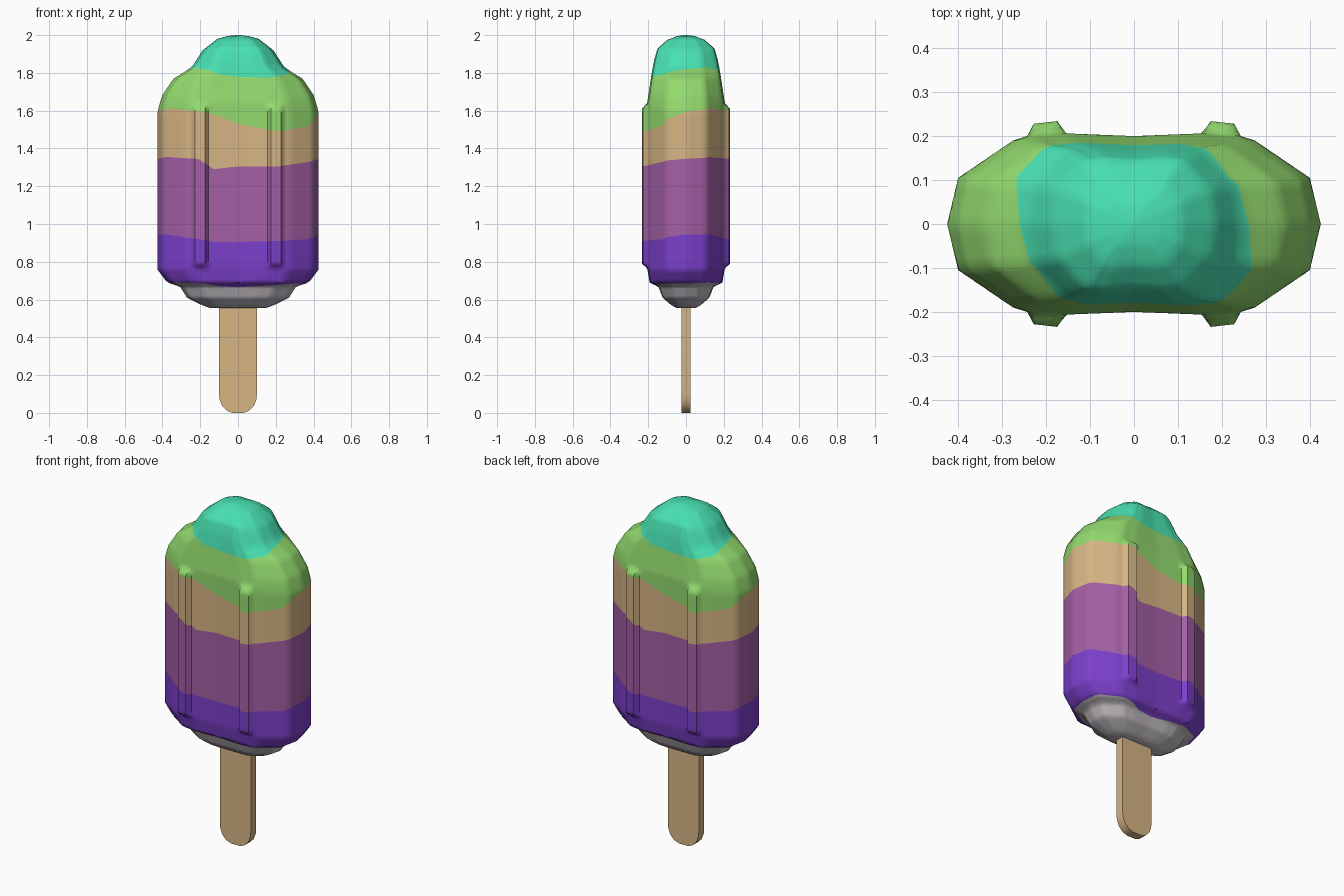
import bpy, bmesh, math

if "Cube" in bpy.data.objects:
    bpy.data.objects.remove(bpy.data.objects["Cube"])


def material(name, rgb):
    m = bpy.data.materials.new(name)
    m.diffuse_color = (*rgb, 1)
    m.use_nodes = True
    m.node_tree.nodes["Principled BSDF"].inputs["Base Color"].default_value = m.diffuse_color
    return m


WHITE = material("pale_grey", (0.50, 0.47, 0.50))
VIOLET = material("violet", (0.20, 0.05, 0.60))
PURPLE = material("purple", (0.37, 0.115, 0.38))
TAN = material("tan", (0.67, 0.46, 0.23))
GREEN = material("green", (0.29, 0.70, 0.155))
TEAL = material("teal", (0.065, 0.75, 0.44))


def lerp_table(keys, vals, x):
    """Piecewise linear lookup."""
    if x <= keys[0]:
        return vals[0]
    for a, b, va, vb in zip(keys, keys[1:], vals, vals[1:]):
        if x <= b:
            return va + (vb - va) * (x - a) / (b - a)
    return vals[-1]


def finish(bm, name, mats, angle):
    bmesh.ops.recalc_face_normals(bm, faces=bm.faces)
    me = bpy.data.meshes.new(name)
    bm.to_mesh(me)
    bm.free()
    for m in mats:
        me.materials.append(m)
    ob = bpy.data.objects.new(name, me)
    bpy.context.collection.objects.link(ob)
    bpy.ops.object.select_all(action='DESELECT')
    ob.select_set(True)
    bpy.context.view_layer.objects.active = ob
    bpy.ops.object.shade_smooth_by_angle(angle=math.radians(angle))
    return ob


# Half width and half depth of the ice body against height
WZ = [0.556, 0.57, 0.61, 0.668, 0.69, 0.757, 1.60, 1.68, 1.767, 1.83, 1.92, 1.98, 1.995, 2.0]
WX = [0.15, 0.19, 0.27, 0.307, 0.375, 0.425, 0.425, 0.402, 0.344, 0.245, 0.187, 0.11, 0.055, 0.01]
DZ = [0.556, 0.57, 0.61, 0.668, 0.69, 0.77, 1.64, 1.80, 1.87, 1.93, 1.975, 1.995, 2.0]
DY = [0.05, 0.075, 0.12, 0.142, 0.187, 0.20, 0.20, 0.176, 0.163, 0.146, 0.095, 0.045, 0.01]

# Wavy colour boundaries along the front (the back is the same, turned half round)
U = [-1, -0.9, -0.5, -0.3, 0, 0.5, 0.9, 1]
WAVES = [
    [0.685, 0.69, 0.685, 0.67, 0.665, 0.675, 0.685, 0.685],
    [0.945, 0.945, 0.92, 0.905, 0.905, 0.91, 0.92, 0.945],
    [1.345, 1.355, 1.345, 1.29, 1.305, 1.305, 1.33, 1.345],
    [1.595, 1.615, 1.597, 1.58, 1.53, 1.49, 1.52, 1.595],
    [1.82, 1.83, 1.81, 1.79, 1.78, 1.775, 1.795, 1.82],
]

# Quarter cross-section: x, y, extra rib height, then subdivisions to the next point
QUARTER = [(0.425, 0, 0, 4), (0.40, 0.105, 0, 5), (0.275, 0.19, 0, 2), (0.243, 0.20, 0, 1),
           (0.228, 0.20, 0.028, 3), (0.175, 0.205, 0.029, 1), (0.155, 0.206, 0, 6), (0, 0.20, 0, 0)]
quarter = []
for a, b in zip(QUARTER, QUARTER[1:]):
    for i in range(a[3]):
        quarter.append([p + (q - p) * i / a[3] for p, q in zip(a[:3], b[:3])])
top_mid = list(QUARTER[-1][:3])
half = quarter + [top_mid] + [[-x, y, r] for x, y, r in reversed(quarter[1:])]
section = half + [[-x, -y, r] for x, y, r in half]


def body_point(p, z):
    x, y, rib = p
    rib *= lerp_table([0.765, 0.79, 1.61, 1.64], [0, 1, 1, 0], z)
    sy = lerp_table(DZ, DY, z) / 0.20
    return (x * lerp_table(WZ, WX, z) / 0.425, y * sy + math.copysign(rib, y), z)


# Ice body: rings follow the wavy boundaries so each stripe is whole faces
bm = bmesh.new()
rings, bands = [], []
ROWS = [14, 18, 8, 8, 18, 18]
for band, n in enumerate(ROWS):
    for k in range(n + (band == 5)):
        t = k / n
        if band == 5:
            t = 1 - (1 - t) ** 2
        ring = []
        for p in section:
            u = p[0] / 0.425 * (1 if p[1] <= 0 else -1)
            lo = 0.556 if band == 0 else lerp_table(U, WAVES[band - 1], u)
            hi = 2.0 if band == 5 else lerp_table(U, WAVES[band], u)
            ring.append(bm.verts.new(body_point(p, lo + (hi - lo) * t)))
        rings.append(ring)
        bands.append(band)
count = len(section)
for r0, r1, band in zip(rings, rings[1:], bands):
    for i in range(count):
        j = (i + 1) % count
        bm.faces.new((r0[i], r0[j], r1[j], r1[i])).material_index = band
bm.faces.new(rings[0]).material_index = 0
bm.faces.new(rings[-1]).material_index = 5
finish(bm, "ice_body", [WHITE, VIOLET, PURPLE, TAN, GREEN, TEAL], 50)

# Wooden stick: rounded outline extruded front to back
side = [(0.03, 0.0), (0.06, 0.012), (0.085, 0.038), (0.097, 0.07), (0.10, 0.10), (0.10, 0.62)]
outline = side + [(-x, z) for x, z in reversed(side)]
bm = bmesh.new()
face = bm.faces.new([bm.verts.new((x, -0.025, z)) for x, z in outline])
ext = bmesh.ops.extrude_face_region(bm, geom=[face])
moved = [v for v in ext["geom"] if isinstance(v, bmesh.types.BMVert)]
bmesh.ops.translate(bm, verts=moved, vec=(0, 0.05, 0))
finish(bm, "stick", [TAN], 35)
